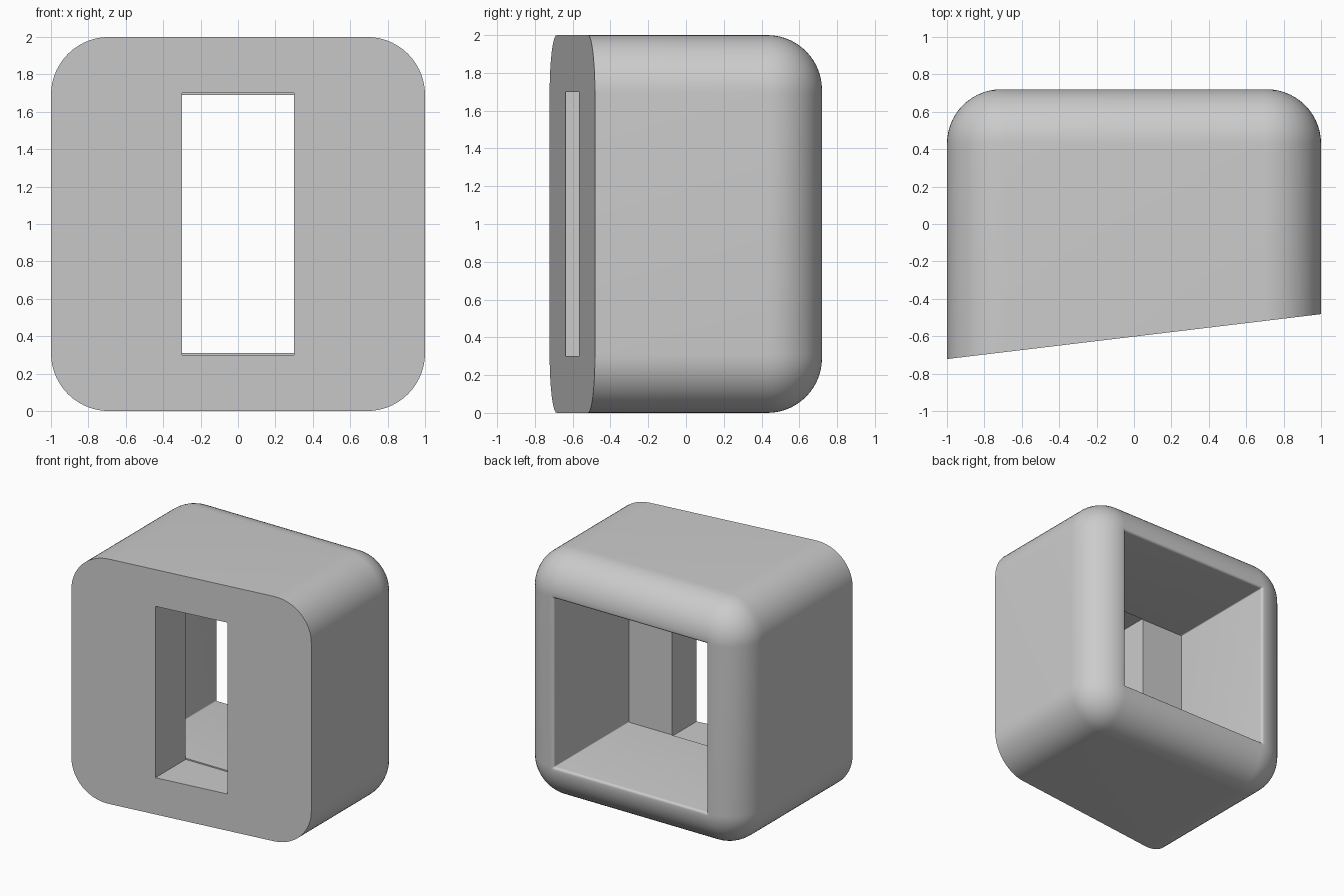
import bpy, bmesh
from math import sin, cos, pi

cube = bpy.data.objects.get("Cube")
if cube:
    bpy.data.objects.remove(cube, do_unlink=True)

RADIUS, RIM, INNER_Y, BACK_Y = 0.31, 0.02, -0.25, 0.72
STEPS = 14


def rounded_square(inset):
    """Points (x, z) of a square with rounded corners, inset from the outer size."""
    half, r = 1 - inset, max(RADIUS - inset, 0.008)
    points = []
    for corner in range(4):
        for i in range(STEPS + 1):
            a = (corner + i / STEPS) * pi / 2
            cx = (half - r) * (1 if corner in (0, 3) else -1)
            cz = (half - r) * (1 if corner < 2 else -1)
            points.append((cx + r * cos(a), 1 + cz + r * sin(a)))
    return points


def slanted_front(x):
    return -0.602 + 0.12 * x


# Shell: loops run along the outside, over the rounded back rim, into the cavity
outer = RADIUS - RIM
path = [(0, None)]
for i in range(STEPS + 1):
    a = i / STEPS * pi / 2
    path.append((outer * (1 - cos(a)), BACK_Y - outer * (1 - sin(a))))
for i in range(1, 6):
    a = i / 5 * pi / 2
    path.append((outer + RIM * sin(a), BACK_Y - RIM * (1 - cos(a))))
path.append((RADIUS, INNER_Y))

bm = bmesh.new()
loops = []
for inset, y in path:
    loops.append([bm.verts.new((x, slanted_front(x) if y is None else y, z))
                  for x, z in rounded_square(inset)])
for a, b in zip(loops, loops[1:]):
    for i in range(len(a)):
        j = (i + 1) % len(a)
        bm.faces.new((a[i], a[j], b[j], b[i]))
bm.faces.new(loops[0])
bm.faces.new(loops[-1])
bmesh.ops.recalc_face_normals(bm, faces=bm.faces)
mesh = bpy.data.meshes.new("housing")
bm.to_mesh(mesh)
bm.free()
housing = bpy.data.objects.new("housing", mesh)
bpy.context.collection.objects.link(housing)

# Material
grey = bpy.data.materials.new("light grey")
grey.use_nodes = True
grey.diffuse_color = (0.6, 0.6, 0.6, 1)
grey.node_tree.nodes["Principled BSDF"].inputs["Base Color"].default_value = (0.6, 0.6, 0.6, 1)
mesh.materials.append(grey)

# Upright slot through the front wall
bpy.ops.mesh.primitive_cube_add(size=1, location=(0, -0.622, 1))
cutter = bpy.context.object
cutter.name = "slot_cutter"
cutter.scale = (0.6, 0.75, 1.4)
cutter.data.materials.append(grey)
cutter.hide_render = True
cut = housing.modifiers.new("slot", "BOOLEAN")
cut.operation, cut.solver, cut.object = "DIFFERENCE", "EXACT", cutter

bpy.ops.object.select_all(action="DESELECT")
housing.select_set(True)
bpy.context.view_layer.objects.active = housing
bpy.ops.object.modifier_apply(modifier="slot")
bpy.data.objects.remove(cutter, do_unlink=True)
bpy.ops.object.shade_smooth_by_angle(angle=pi / 6)
